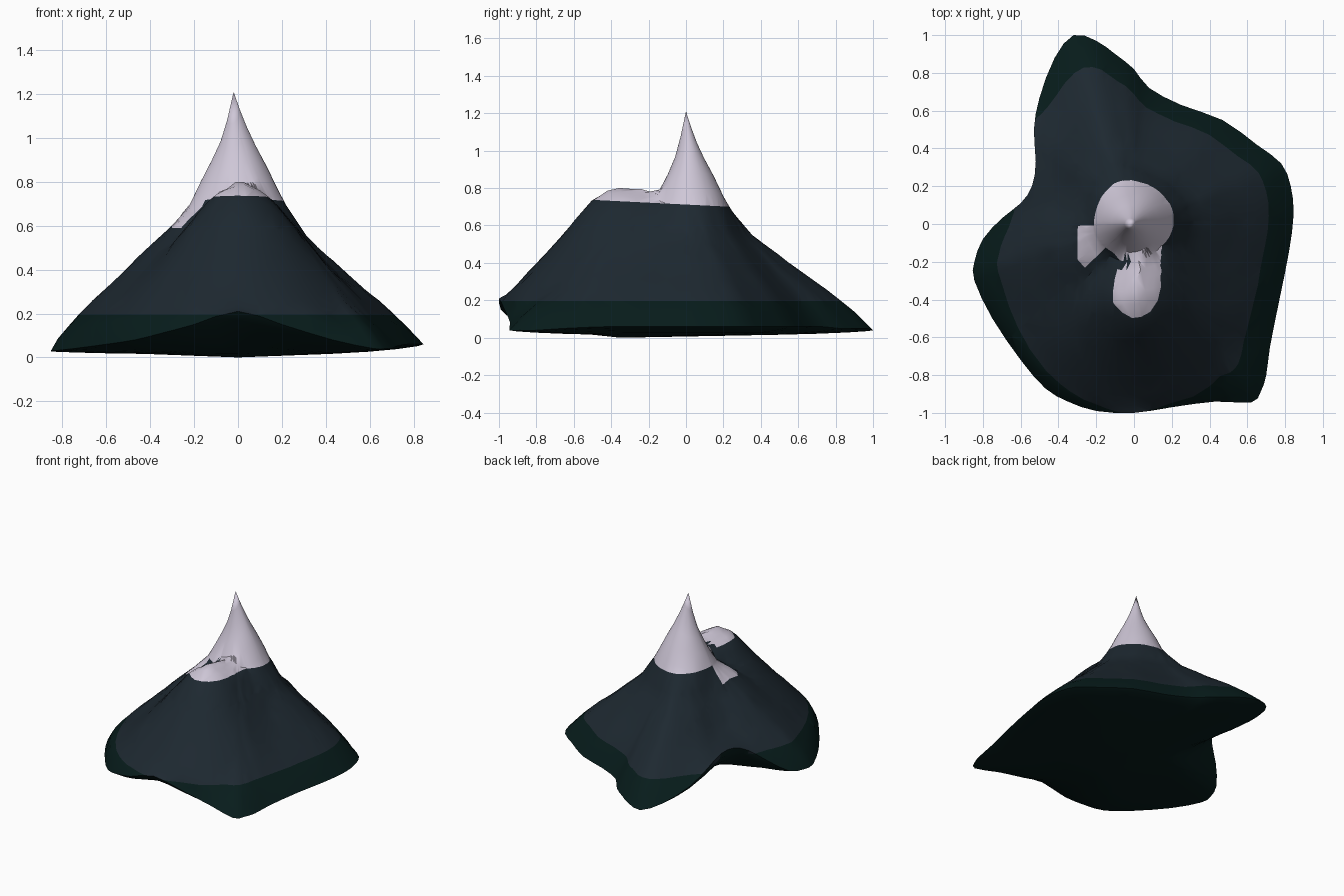
import bpy, bmesh, math, random
from mathutils import Vector

if "Cube" in bpy.data.objects:
    bpy.data.objects.remove(bpy.data.objects["Cube"])

random.seed(4)

# footprint corners: x, y and height of the rim
OUTLINE = [(-.32, 1, .04), (-.2, .97, .05), (-.1, .9, .05), (0, .82, .05), (.08, .72, .06),
           (.25, .63, .06), (.47, .55, .06), (.65, .42, .06), (.78, .32, .06), (.83, .2, .06),
           (.845, .05, .06), (.82, -.15, .06), (.77, -.4, .06), (.72, -.65, .05), (.7, -.8, .04),
           (.67, -.89, .04), (.62, -.945, .04), (.43, -.94, .08), (.2, -.97, .15), (0, -1, .21),
           (-.2, -.99, .15), (-.35, -.94, .11), (-.47, -.87, .08), (-.6, -.72, .06),
           (-.75, -.5, .04), (-.845, -.3, .03), (-.845, -.2, .03), (-.8, -.08, .05),
           (-.7, .03, .14), (-.6, .11, .22), (-.54, .2, .26), (-.52, .33, .26), (-.53, .5, .22),
           (-.5, .67, .14), (-.42, .88, .07)]
PEAK = [(0, 1.21), (.03, 1.1), (.06, 1.01), (.1, .93), (.15, .84), (.2, .73)]
SLOPE = [(0, .73), (.11, .63), (.2, .545), (.38, .44), (.5, .365), (.7, .25), (.86, .15), (1, .04)]
RIDGE = [(0, 0), (.1, .06), (.14, .09), (.35, .34), (.62, .62), (2, 2.1)]
TOP = Vector((-.02, 0))
LEAN = Vector((.018, .012))


def interp(table, v):
    for (a, p), (b, q) in zip(table, table[1:]):
        if v <= b:
            return p + (q - p) * (v - a) / (b - a)
    return table[-1][1]


def angle(p):
    return math.degrees(math.atan2(p.y, p.x - TOP.x)) % 360


def bell(ang, mid, width):
    return math.exp(-((ang - mid) / width) ** 2)


def height(p, r, R, rim):
    # main cone, fuller toward the back right
    s = max(0, (r - .2) / (R - .2))
    lean = LEAN * (min(1, r / .08) * max(0, 1 - s * 4))
    re = (p - TOP - lean).length
    ang = angle(p)
    south = max(0, -p.y / max(r, .01))
    if re < .2:
        z = interp(PEAK, re) - .04 * south * min(1, r / .08)
    else:
        s = (re - .2) / (R - .2)
        rim = max(rim, .04 + .1 * bell(ang, 236, 23))
        z = interp(SLOPE, s) + (rim - .04) * s ** 3
        z -= .04 * south * max(0, 1 - s * 5)
        z += .06 * bell(ang, 218, 22) * min(1, s * 5) * (1 - s)
    # second, lower shoulder at the front
    a, b = Vector((.04, -.17)), Vector((.01, -.38))
    f = max(0, min(1, (p - a).dot(b - a) / (b - a).length_squared))
    crest = .785 + .025 * min(1, 1.2 * f)
    return max(z, crest - interp(RIDGE, (p - a - (b - a) * f).length))


def material(name, rgb):
    m = bpy.data.materials.new(name)
    m.diffuse_color = (*rgb, 1)
    m.use_nodes = True
    m.node_tree.nodes["Principled BSDF"].inputs["Base Color"].default_value = m.diffuse_color
    return m


# directions: outline corners plus a smooth midpoint on every edge
pts = [Vector(c) for c in OUTLINE]
rays = []
for i, c in enumerate(pts):
    n, n2 = pts[(i + 1) % len(pts)], pts[(i + 2) % len(pts)]
    rays += [c, ((c + n) * 9 - pts[i - 1] - n2) / 16]

bm = bmesh.new()
inner = [.03, .06, .1, .15, .2]
outer = [.06, .12, .2, .28, .38, .5, .6, .7, .8, .88, .95, 1]
rings = []
for k in range(len(inner) + len(outer)):
    ring = []
    for c in rays:
        d = c.xy - TOP
        R = d.length
        s = 0 if k < len(inner) else outer[k - len(inner)]
        r = inner[k] if k < len(inner) else .2 + (R - .2) * s
        p = TOP + d * (r / R)
        z = c.z if s == 1 else height(p, r, R, c.z)
        if .2 < r and s < .9:
            z += random.uniform(-.004, .004)
        ring.append(bm.verts.new((p.x, p.y, z)))
    rings.append(ring)
# hollowed underside, arching up to the raised parts of the rim
for f, drop in ((.97, .8), (.86, .5), (.7, .22), (.5, 0)):
    rings.append([bm.verts.new((c.x * f, c.y * f, .016 + (c.z - .016) * drop)) for c in rays])

N = len(rays)
summit = bm.verts.new((TOP.x, TOP.y, 1.21))
base = bm.verts.new((0, -.35, 0))
for i in range(N):
    j = (i + 1) % N
    bm.faces.new((summit, rings[0][i], rings[0][j]))
    bm.faces.new((base, rings[-1][j], rings[-1][i]))
    for a, b in zip(rings, rings[1:]):
        bm.faces.new((a[i], b[i], b[j], a[j]))
bmesh.ops.triangulate(bm, faces=bm.faces[:])

# clean cuts along the tree line, the snow line and the edges of the snow tongue
EDGE_A, EDGE_B = 182, 224
cuts = [((0, 0, .195), (0, 0, 1)), ((0, 0, .59), (0, 0, 1)), ((0, 0, .712), (0, .05, 1)),
        ((-.3, 0, 0), (1, 0, 0))]
for a in (EDGE_A, EDGE_B):
    t = math.radians(a)
    cuts.append(((TOP.x, TOP.y, 0), (-math.sin(t), math.cos(t), 0)))
for co, no in cuts:
    bmesh.ops.bisect_plane(bm, geom=bm.verts[:] + bm.edges[:] + bm.faces[:], dist=1e-4,
                           plane_co=co, plane_no=no)
bmesh.ops.recalc_face_normals(bm, faces=bm.faces[:])

for f in bm.faces:
    c = f.calc_center_median()
    tongue = EDGE_A < angle(c) < EDGE_B and c.x > -.3 and c.z > .59
    gap = -.23 < c.y < -.18 and -.12 < c.x < -.02
    snow = (c.z > .712 - .05 * c.y or tongue) and not gap
    under = f.normal.z < -.3
    f.material_index = 0 if c.z < .195 or under else 2 if snow else 1

me = bpy.data.meshes.new("mountain")
bm.to_mesh(me)
bm.free()
for m in (material("dark forest green", (.0022, .0115, .011)),
          material("slate rock", (.0125, .0215, .030)),
          material("snow", (.62, .57, .68))):
    me.materials.append(m)
ob = bpy.data.objects.new("mountain", me)
bpy.context.collection.objects.link(ob)
bpy.context.view_layer.objects.active = ob
ob.select_set(True)
bpy.ops.object.shade_smooth_by_angle(angle=math.radians(35))
